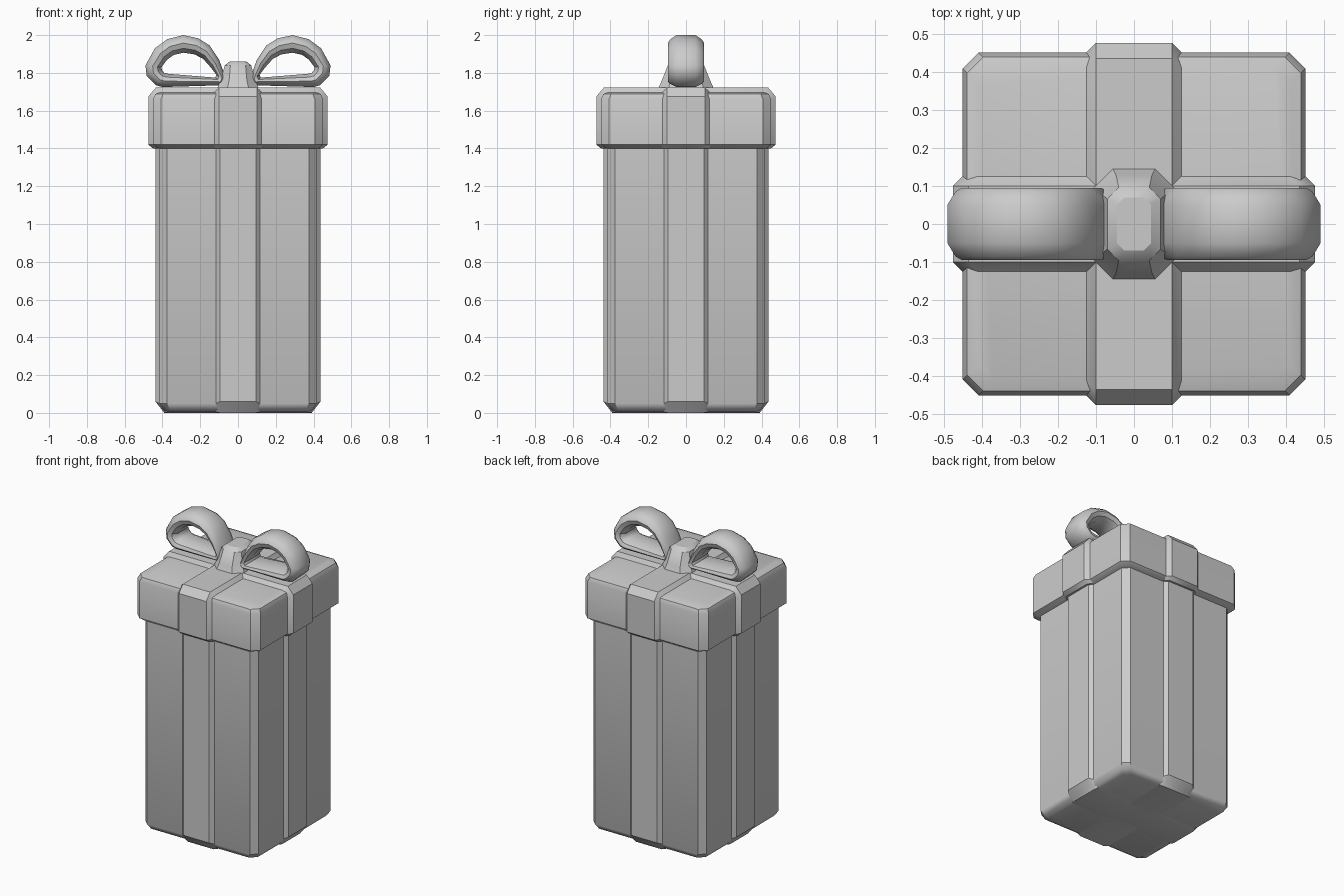
import bpy, bmesh

if "Cube" in bpy.data.objects:
    bpy.data.objects.remove(bpy.data.objects["Cube"])


def loft(name, rings, closed=False):
    """Skin a row of equal-sized point rings, capped unless closed into a loop."""
    bm = bmesh.new()
    rows = [[bm.verts.new(p) for p in ring] for ring in rings]
    n = len(rows[0])
    pairs = list(zip(rows, rows[1:]))
    if closed:
        pairs.append((rows[-1], rows[0]))
    else:
        bm.faces.new(rows[0])
        bm.faces.new(rows[-1])
    for a, b in pairs:
        for i in range(n):
            j = (i + 1) % n
            bm.faces.new((a[i], a[j], b[j], b[i]))
    bmesh.ops.recalc_face_normals(bm, faces=bm.faces)
    mesh = bpy.data.meshes.new(name)
    bm.to_mesh(mesh)
    bm.free()
    ob = bpy.data.objects.new(name, mesh)
    bpy.context.collection.objects.link(ob)
    bpy.ops.object.select_all(action='DESELECT')
    ob.select_set(True)
    bpy.context.view_layer.objects.active = ob
    bpy.ops.object.shade_smooth_by_angle(angle=0.6)
    return ob


def octagon(hx, hy, c, z):
    """Rectangle with cut corners at height z."""
    return [(hx, hy - c, z), (hx - c, hy, z), (c - hx, hy, z), (-hx, hy - c, z),
            (-hx, c - hy, z), (c - hx, -hy, z), (hx - c, -hy, z), (hx, c - hy, z)]


def box(name, levels, c):
    return loft(name, [octagon(h, h, c, z) for z, h in levels])


def strip(name, base, raised, hw_base, hw_top):
    """Ribbon wrapped round the box, run once in each direction."""
    for axis in ("x", "y"):
        rings = []
        for off, prof in ((-hw_base, base), (-hw_top, raised), (hw_top, raised), (hw_base, base)):
            pts = [(h, z) for z, h in prof] + [(-h, z) for z, h in reversed(prof)]
            rings.append([(h, off, z) if axis == "x" else (off, h, z) for h, z in pts])
        loft(f"{name}_{axis}", rings)


# Tall box body and its ribbon
box("box_body", [(0.004, 0.37), (0.018, 0.397), (0.05, 0.415), (1.42, 0.415)], 0.038)
strip("body_ribbon",
      [(0.004, 0.38), (0.05, 0.415), (1.42, 0.415)],
      [(0.0, 0.39), (0.02, 0.415), (0.06, 0.437), (1.42, 0.437)][0:1]
      + [(0.06, 0.437), (1.42, 0.437)], 0.117, 0.095)

# Lid and its ribbon
box("lid", [(1.40, 0.425), (1.42, 0.45), (1.66, 0.45), (1.688, 0.438), (1.70, 0.41)], 0.042)
strip("lid_ribbon",
      [(1.40, 0.425), (1.42, 0.45), (1.66, 0.45), (1.70, 0.41)],
      [(1.40, 0.45), (1.42, 0.475), (1.675, 0.475), (1.722, 0.435)], 0.125, 0.1)

# Bow knot
loft("bow_knot", [octagon(0.112, 0.148, 0.055, 1.715), octagon(0.092, 0.128, 0.045, 1.76),
                  octagon(0.07, 0.096, 0.03, 1.84), octagon(0.045, 0.07, 0.02, 1.86)])

# Bow loops: outer and inner outlines of the teardrop, seen from the front
outer = [(0.06, 1.76), (0.10, 1.87), (0.15, 1.945), (0.21, 1.983), (0.29, 2.0), (0.375, 1.978),
         (0.44, 1.93), (0.49, 1.84), (0.484, 1.785), (0.435, 1.735), (0.40, 1.725), (0.07, 1.735)]
inner = [(0.115, 1.79), (0.145, 1.83), (0.185, 1.875), (0.23, 1.898), (0.29, 1.907), (0.34, 1.895),
         (0.375, 1.87), (0.405, 1.83), (0.403, 1.815), (0.39, 1.80), (0.37, 1.795), (0.12, 1.775)]
for side, s in (("left", -1), ("right", 1)):
    rings = []
    for (ox, oz), (ix, iz) in zip(outer, inner):
        ring = []
        for t, y in ((0, 0.05), (0.25, 0.085), (0.45, 0.095), (0.75, 0.085), (1, 0.05),
                     (1, -0.05), (0.75, -0.085), (0.45, -0.095), (0.25, -0.085), (0, -0.05)):
            ring.append((s * (ox + (ix - ox) * t), y, oz + (iz - oz) * t))
        rings.append(ring)
    loft(f"bow_loop_{side}", rings, closed=True)
